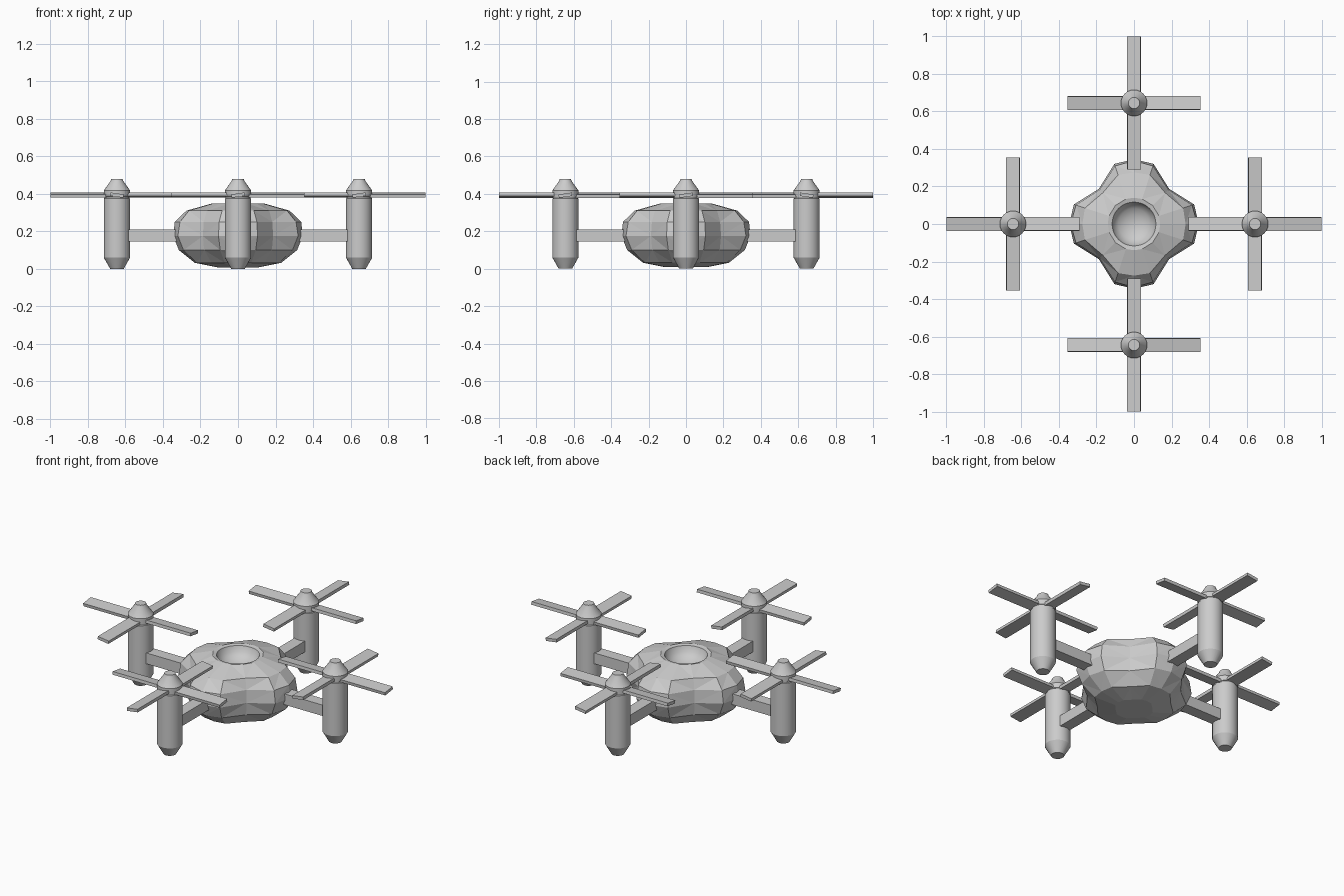
import bpy, bmesh, math
from mathutils import Matrix, Vector

if "Cube" in bpy.data.objects:
    bpy.data.objects.remove(bpy.data.objects["Cube"])

grey = bpy.data.materials.new("light grey")
grey.diffuse_color = (0.6, 0.6, 0.6, 1)
grey.use_nodes = True
grey.node_tree.nodes["Principled BSDF"].inputs["Base Color"].default_value = grey.diffuse_color


def finish(name, bm):
    bmesh.ops.recalc_face_normals(bm, faces=bm.faces[:])
    me = bpy.data.meshes.new(name)
    bm.to_mesh(me)
    bm.free()
    ob = bpy.data.objects.new(name, me)
    bpy.context.collection.objects.link(ob)
    me.materials.append(grey)
    return ob


def loft(name, rings):
    """Join equal-length rings of points and cap both ends."""
    bm = bmesh.new()
    loops = [[bm.verts.new(p) for p in ring] for ring in rings]
    n = len(loops[0])
    for a, b in zip(loops, loops[1:]):
        for i in range(n):
            bm.faces.new((a[i], a[(i + 1) % n], b[(i + 1) % n], b[i]))
    bm.faces.new(loops[0][::-1])
    bm.faces.new(loops[-1])
    return bm


def box(name, size, matrix):
    bm = bmesh.new()
    bmesh.ops.create_cube(bm, size=1)
    bmesh.ops.scale(bm, vec=size, verts=bm.verts[:])
    bmesh.ops.transform(bm, matrix=matrix, verts=bm.verts[:])
    return finish(name, bm)


def circle(r, z, n, cx=0, cy=0):
    return [(cx + r * math.cos(2 * math.pi * i / n),
             cy + r * math.sin(2 * math.pi * i / n), z) for i in range(n)]


# Faceted four-lobed body: radius at lobe, lobe corner, diagonal, and height
profile = [
    (0.11, 0.11, 0.10, 0.008), (0.23, 0.23, 0.20, 0.032),
    (0.315, 0.305, 0.255, 0.10), (0.345, 0.337, 0.265, 0.175),
    (0.337, 0.325, 0.258, 0.25), (0.275, 0.275, 0.235, 0.31),
    (0.14, 0.14, 0.14, 0.348),
]
rings = []
for axis, corner, diag, z in profile:
    ring = []
    for k in range(4):
        for ang, r in ((0, axis), (18, corner), (45, diag), (72, corner)):
            t = math.radians(90 * k + ang)
            ring.append((r * math.cos(t), r * math.sin(t), z))
    rings.append(ring)
bm = loft("body", rings)
bm.faces.ensure_lookup_table()
bmesh.ops.delete(bm, geom=[bm.faces[-1]], context='FACES_ONLY')
bmesh.ops.triangulate(bm, faces=[f for f in bm.faces if len(f.verts) == 4])

# Bowl-shaped hollow sunk in the top of the body
bm.edges.ensure_lookup_table()
rim = [e for e in bm.edges if e.is_boundary]
bowl = [circle(0.117, 0.343, 32)]
for a in (25, 45, 65, 82):
    t = math.radians(a)
    bowl.append(circle(0.117 * math.cos(t), 0.343 - 0.075 * math.sin(t), 32))
loops = [[bm.verts.new(p) for p in r] for r in bowl]
smooth = []
for a, b in zip(loops, loops[1:]):
    for i in range(32):
        smooth.append(bm.faces.new((a[i], a[(i + 1) % 32], b[(i + 1) % 32], b[i])))
smooth.append(bm.faces.new(loops[-1]))
inner = [bm.edges.get((loops[0][i], loops[0][(i + 1) % 32])) for i in range(32)]
bmesh.ops.bridge_loops(bm, edges=rim + inner)
for f in smooth:
    f.smooth = True
finish("body", bm)

# Four arms, each with a motor pod and a four-bladed rotor
R = 0.645
motor = [(0.036, 0.0), (0.07, 0.06), (0.07, 0.375), (0.066, 0.377),
         (0.066, 0.385), (0.07, 0.387), (0.07, 0.418), (0.034, 0.468), (0.03, 0.48)]
for k, side in enumerate(("right", "back", "left", "front")):
    t = k * math.pi / 2
    spin = Matrix.Rotation(t, 4, 'Z')
    cx, cy = R * math.cos(t), R * math.sin(t)

    # Arm
    box(side + "_arm", (0.36, 0.07, 0.065),
        spin @ Matrix.Translation((0.44, 0, 0.178)))

    # Motor pod with tapered ends
    ob = finish(side + "_motor",
                loft("motor", [circle(r, z, 24, cx, cy) for r, z in motor]))
    bpy.context.view_layer.objects.active = ob
    ob.select_set(True)
    bpy.ops.object.shade_smooth_by_angle(angle=math.radians(25))
    ob.select_set(False)

    # Pitched blades, turning opposite ways on opposite rotors
    pitch = math.radians(-8 if side in ("back", "left") else 8)
    for b in range(4):
        m = (Matrix.Translation((cx, cy, 0.393))
             @ Matrix.Rotation(b * math.pi / 2, 4, 'Z')
             @ Matrix.Rotation(pitch, 4, 'X')
             @ Matrix.Translation((0.1875, 0, 0)))
        box(f"{side}_blade_{b + 1}", (0.335, 0.072, 0.018), m)
